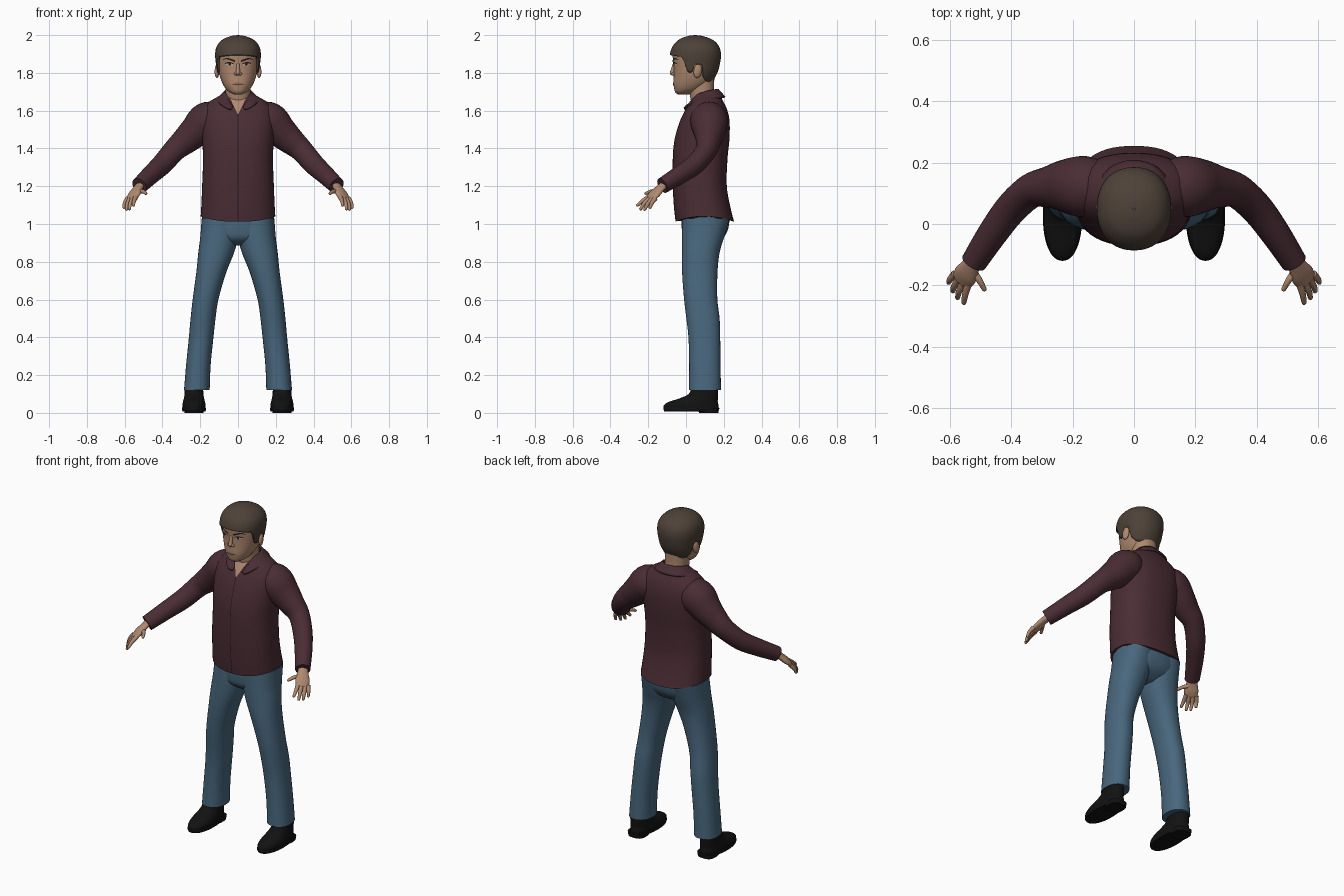
import bpy, bmesh, math
from mathutils import Vector

if "Cube" in bpy.data.objects:
    bpy.data.objects.remove(bpy.data.objects["Cube"])


def material(name, r, g, b):
    m = bpy.data.materials.new(name)
    m.use_nodes = True
    m.diffuse_color = (r, g, b, 1)
    bsdf = m.node_tree.nodes["Principled BSDF"]
    bsdf.inputs["Base Color"].default_value = (r, g, b, 1)
    bsdf.inputs["Roughness"].default_value = 0.8
    return m


SKIN = material("skin", .43, .25, .16)
LIP = material("lip", .32, .15, .105)
HAIR = material("brown hair", .075, .054, .04)
SHIRT = material("plum shirt", .068, .026, .035)
SEAM = material("dark seam", .02, .008, .011)
DENIM = material("blue denim", .065, .135, .205)
BLACK = material("black leather", .006, .006, .006)
DARK = material("dark brow", .018, .012, .01)
WHITE = material("eye white", .5, .45, .4)


def finish(name, verts, faces, mat):
    """Turn vertices and faces into a smooth shaded object."""
    bm = bmesh.new()
    vs = [bm.verts.new(v) for v in verts]
    for f in faces:
        bm.faces.new([vs[i] for i in f])
    bmesh.ops.recalc_face_normals(bm, faces=bm.faces)
    mesh = bpy.data.meshes.new(name)
    bm.to_mesh(mesh)
    bm.free()
    mesh.materials.append(mat)
    ob = bpy.data.objects.new(name, mesh)
    bpy.context.collection.objects.link(ob)
    bpy.ops.object.select_all(action="DESELECT")
    ob.select_set(True)
    bpy.context.view_layer.objects.active = ob
    bpy.ops.object.shade_smooth_by_angle(angle=math.radians(50))
    return ob


def sample(keys, rows, q):
    """Smooth curve through the rows, read at q."""
    q = min(max(q, keys[0]), keys[-1])
    i = max(k for k in range(len(keys) - 1) if keys[k] <= q)
    h = keys[i + 1] - keys[i]
    t = (q - keys[i]) / h

    def slope(k, c):
        a, b = max(k - 1, 0), min(k + 1, len(keys) - 1)
        return (rows[b][c] - rows[a][c]) / (keys[b] - keys[a]) * h
    w = (2*t**3 - 3*t*t + 1, t**3 - 2*t*t + t, 3*t*t - 2*t**3, t**3 - t*t)
    return [w[0] * rows[i][c] + w[1] * slope(i, c) + w[2] * rows[i + 1][c] + w[3] * slope(i + 1, c)
            for c in range(len(rows[0]))]


def skin_rings(rings, seg, caps=True):
    faces = [(k*seg + j, k*seg + (j+1) % seg, (k+1)*seg + (j+1) % seg, (k+1)*seg + j)
             for k in range(rings - 1) for j in range(seg)]
    if caps:
        faces += [tuple(range(seg)), tuple(range((rings - 1) * seg, rings * seg))]
    return faces


def loft(name, stations, mat, x=0, n=2.2, rings=28, seg=48, base=None, caps=True):
    """Upright body from stations (z, y centre, x radius, y radius)."""
    keys = [s[0] for s in stations]
    verts = []
    for k in range(rings):
        for j in range(seg):
            a = 2 * math.pi * j / seg
            c, s = math.cos(a), math.sin(a)
            low = base(s) if base else keys[0]
            z = low + (keys[-1] - low) * math.sin(k / (rings - 1) * math.pi / 2)
            _, cy, rx, ry = sample(keys, stations, z)
            verts.append((x + rx * math.copysign(abs(c)**(2/n), c),
                          cy + ry * math.copysign(abs(s)**(2/n), s), z))
    return finish(name, verts, skin_rings(rings, seg, caps), mat)


def tube(name, pts, mat, side=(0, 0, 1), rounded=True, steps=5, seg=20):
    """Limb along points (x, y, z, side radius, other radius)."""
    count = (len(pts) - 1) * steps
    rows = [sample(list(range(len(pts))), pts, k / steps) for k in range(count + 1)]
    mids = [Vector(r[:3]) for r in rows]
    verts = []

    def ring(p, t, ra, rb):
        u = Vector(side)
        u = (u - t * u.dot(t)).normalized()
        v = t.cross(u)
        for j in range(seg):
            a = 2 * math.pi * j / seg
            verts.append(p + u * ra * math.cos(a) + v * rb * math.sin(a))
    for k, r in enumerate(rows):
        t = (mids[min(k + 1, count)] - mids[max(k - 1, 0)]).normalized()
        ring(mids[k], t, r[3], r[4])
    if rounded:
        for deg in (30, 60, 85):
            f, g = math.cos(math.radians(deg)), math.sin(math.radians(deg))
            ring(mids[-1] + t * r[4] * g, t, r[3] * f, r[4] * f)
    return finish(name, verts, skin_rings(len(verts) // seg, seg), mat)


def plate(name, stations, columns, mat, n=2.2, lift=.003, rows=8):
    """Thin patch on the front of a loft from columns (x, low z, high z)."""
    keys = [s[0] for s in stations]
    verts = []
    for x, z0, z1 in columns:
        for k in range(rows + 1):
            z = z0 + (z1 - z0) * k / rows
            _, cy, rx, ry = sample(keys, stations, z)
            verts.append((x, cy - ry * max(0, 1 - abs(x / rx)**n)**(1/n) - lift, z))
    m = rows + 1
    faces = [(i*m + k, i*m + k + 1, (i+1)*m + k + 1, (i+1)*m + k)
             for i in range(len(columns) - 1) for k in range(rows)]
    return finish(name, verts, faces, mat)


def ball(name, loc, scale, mat):
    stations = [(math.sin(a) * scale[2], 0, math.cos(a) * scale[0], math.cos(a) * scale[1])
                for a in [math.radians(d) for d in range(-88, 89, 22)]]
    ob = loft(name, stations, mat, n=2, rings=16, seg=20)
    ob.location = loc
    return ob


# Shirt body
torso = [(1.01, .1, .2, .155), (1.08, .087, .195, .15), (1.2, .073, .19, .143),
         (1.35, .075, .185, .145), (1.45, .085, .19, .145), (1.55, .1, .195, .13),
         (1.61, .108, .185, .108), (1.65, .111, .148, .086), (1.675, .112, .105, .072),
         (1.695, .112, .075, .062)]
loft("shirt_body", torso, SHIRT, n=2.4, rings=40, base=lambda f: 1.04 - .028 * f * f)
plate("shirt_seam", torso, [(-.002, 1.015, 1.59), (.002, 1.015, 1.59)], SEAM, n=2.4, rows=40)
plate("neck_opening", torso, [(-.045, 1.672, 1.68), (-.02, 1.62, 1.68), (0, 1.58, 1.68),
                              (.02, 1.62, 1.68), (.045, 1.672, 1.68)], SKIN, n=2.4, lift=.004)

# Folded collar
upper = [(.016, .005, 1.612), (.055, .035, 1.668), (.08, .09, 1.703), (.06, .155, 1.714), (0, .18, 1.716)]
lower = [(.046, -.022, 1.608), (.1, .01, 1.645), (.133, .11, 1.66), (.09, .19, 1.672), (0, .218, 1.675)]


def both_sides(pts):
    return pts + [(-x, y, z) for x, y, z in pts[-2::-1]]


rim = both_sides(upper) + both_sides(lower)
half = len(rim) // 2
collar = finish("shirt_collar", rim, [(i, i+1, half+i+1, half+i) for i in range(half - 1)], SHIRT)
sub = collar.modifiers.new("round", "SUBSURF")
sub.levels = sub.render_levels = 2
collar.modifiers.new("cloth", "SOLIDIFY").thickness = .01

# Trousers seat
loft("trousers_seat", [(.885, .085, .07, .05), (.92, .09, .16, .1), (.97, .1, .188, .122),
                       (1.06, .105, .19, .128)], DENIM)

# Neck and head
loft("neck", [(1.58, .1, .06, .055), (1.65, .09, .064, .064), (1.71, .083, .066, .066),
              (1.78, .08, .07, .07)], SKIN)
head = [(1.685, -.012, .02, .03), (1.695, -.005, .042, .052), (1.71, .01, .06, .071),
        (1.74, .028, .08, .094), (1.78, .04, .095, .105), (1.83, .045, .105, .11),
        (1.87, .05, .109, .119), (1.91, .052, .108, .122), (1.95, .053, .085, .1), (1.98, .053, .03, .04)]
loft("head", head, SKIN, rings=40)

# Hair with a hairline that runs from fringe to sideburn to nape
HAIRLINE = [(-1, 1.895), (-.8, 1.89), (-.5, 1.885), (-.34, 1.85), (-.3, 1.805), (-.08, 1.8),
            (-.02, 1.845), (.25, 1.845), (.36, 1.78), (.6, 1.755), (1, 1.75)]


def hairline(f):
    for (a, za), (b, zb) in zip(HAIRLINE, HAIRLINE[1:]):
        if f <= b:
            return za + (zb - za) * (f - a) / (b - a)
    return HAIRLINE[-1][1]


hair = loft("hair", [(1.74, .045, .085, .088), (1.8, .046, .108, .12), (1.85, .046, .117, .134),
                     (1.9, .05, .121, .135), (1.94, .052, .113, .123), (1.97, .052, .09, .097),
                     (1.985, .05, .065, .07), (1.995, .05, .035, .038), (2, .05, .004, .004)],
            HAIR, seg=96, base=hairline, caps=False)
shell = hair.modifiers.new("thickness", "SOLIDIFY")
shell.thickness, shell.offset = .016, -1
ball("hair_crown", (0, .05, 1.985), (.05, .055, .0145), HAIR)

# Face
tube("nose", [(0, -.058, 1.86, .007, .007), (0, -.068, 1.825, .009, .009),
              (0, -.073, 1.8, .012, .013)], SKIN, side=(1, 0, 0))
plate("upper_lip", head, [(-.028, 1.742, 1.744), (0, 1.742, 1.751), (.028, 1.742, 1.744)], LIP)
plate("lower_lip", head, [(-.024, 1.738, 1.739), (0, 1.731, 1.739), (.024, 1.738, 1.739)], LIP)
plate("mouth_line", head, [(-.028, 1.739, 1.742), (0, 1.739, 1.742), (.028, 1.739, 1.742)], DARK)

for s, tag in ((1, "left"), (-1, "right")):
    # Eye, brow, nostril and ear
    plate(tag + "_eye", head, [(s*.022, 1.842, 1.845), (s*.036, 1.838, 1.851), (s*.052, 1.839, 1.852),
                               (s*.066, 1.846, 1.849)], WHITE)
    plate(tag + "_lash", head, [(s*.02, 1.844, 1.848), (s*.036, 1.85, 1.856), (s*.052, 1.851, 1.858),
                                (s*.07, 1.847, 1.852)], DARK, lift=.004)
    plate(tag + "_iris", head, [(s*.038, 1.841, 1.85), (s*.044, 1.838, 1.852), (s*.05, 1.841, 1.85)],
          DARK, lift=.004)
    plate(tag + "_brow", head, [(s*.016, 1.857, 1.867), (s*.04, 1.866, 1.876), (s*.062, 1.873, 1.88),
                                (s*.08, 1.868, 1.871)], DARK)
    ball(tag + "_nostril", (s*.012, -.066, 1.795), (.009, .012, .009), SKIN)
    ear = ball(tag + "_ear", (s*.111, .062, 1.81), (.012, .022, .038), SKIN)
    ear.rotation_euler = (-.15, 0, s*.25)

    def flip(pts):
        return [(s * p[0],) + tuple(p[1:]) for p in pts]

    # Sleeve and cuff
    tube(tag + "_sleeve", flip([(.1, .12, 1.555, .085, .085), (.165, .122, 1.545, .1, .1),
                                (.225, .124, 1.49, .086, .086), (.275, .12, 1.445, .069, .074),
                                (.335, .108, 1.392, .056, .061), (.4, .05, 1.318, .052, .056),
                                (.46, -.03, 1.262, .048, .05), (.522, -.125, 1.203, .041, .044)]),
         SHIRT, side=(0, 1, 0), rounded=False, seg=28)

    # Palm, fingers and thumb
    across = (s*.045, .035, -.008)
    tube(tag + "_palm", flip([(.51, -.105, 1.215, .026, .02), (.53, -.135, 1.19, .03, .018),
                              (.548, -.165, 1.16, .04, .018), (.562, -.185, 1.138, .036, .013)]),
         SKIN, side=across)
    fingers = {"index": [(.54, -.195, 1.145), (.55, -.23, 1.122), (.554, -.256, 1.1)],
               "middle": [(.556, -.188, 1.138), (.57, -.22, 1.11), (.575, -.24, 1.08)],
               "ring": [(.572, -.178, 1.134), (.586, -.203, 1.105), (.59, -.218, 1.078)],
               "little": [(.584, -.163, 1.136), (.599, -.18, 1.112), (.604, -.19, 1.088)],
               "thumb": [(.528, -.15, 1.175), (.503, -.185, 1.172), (.488, -.212, 1.162)]}
    for finger, path in fingers.items():
        tube(f"{tag}_{finger}", flip([p + (r, r) for p, r in zip(path, (.013, .0105, .008))]),
             SKIN, side=across, seg=12)

    # Trouser leg: rings shifted sideways to follow the stance
    leg = [(.12, .1, .068, .085, .218), (.25, .1, .065, .083, .21), (.4, .097, .065, .084, .195),
           (.5, .09, .066, .088, .185), (.6, .078, .068, .088, .172), (.75, .073, .08, .094, .14),
           (.85, .078, .095, .1, .115), (.93, .09, .1, .112, .1), (1.03, .105, .1, .125, .092)]
    trouser = loft(tag + "_trouser_leg", [p[:4] for p in leg], DENIM, rings=36)
    for v in trouser.data.vertices:
        v.co.x += s * sample([p[0] for p in leg], leg, v.co.z)[4]

    # Shoe upper, sole and heel
    loft(tag + "_shoe", [(.018, .028, .058, .143), (.04, .027, .061, .145), (.06, .04, .058, .128),
                         (.075, .065, .054, .104), (.1, .092, .05, .078), (.15, .1, .048, .07)],
         BLACK, x=s*.233)
    loft(tag + "_sole", [(.008, .02, .06, .135), (.02, .028, .064, .148), (.028, .028, .062, .147)],
         BLACK, x=s*.233, rings=8)
    loft(tag + "_heel", [(0, .12, .05, .052), (.025, .12, .054, .055)], BLACK, x=s*.233, n=3, rings=4)
